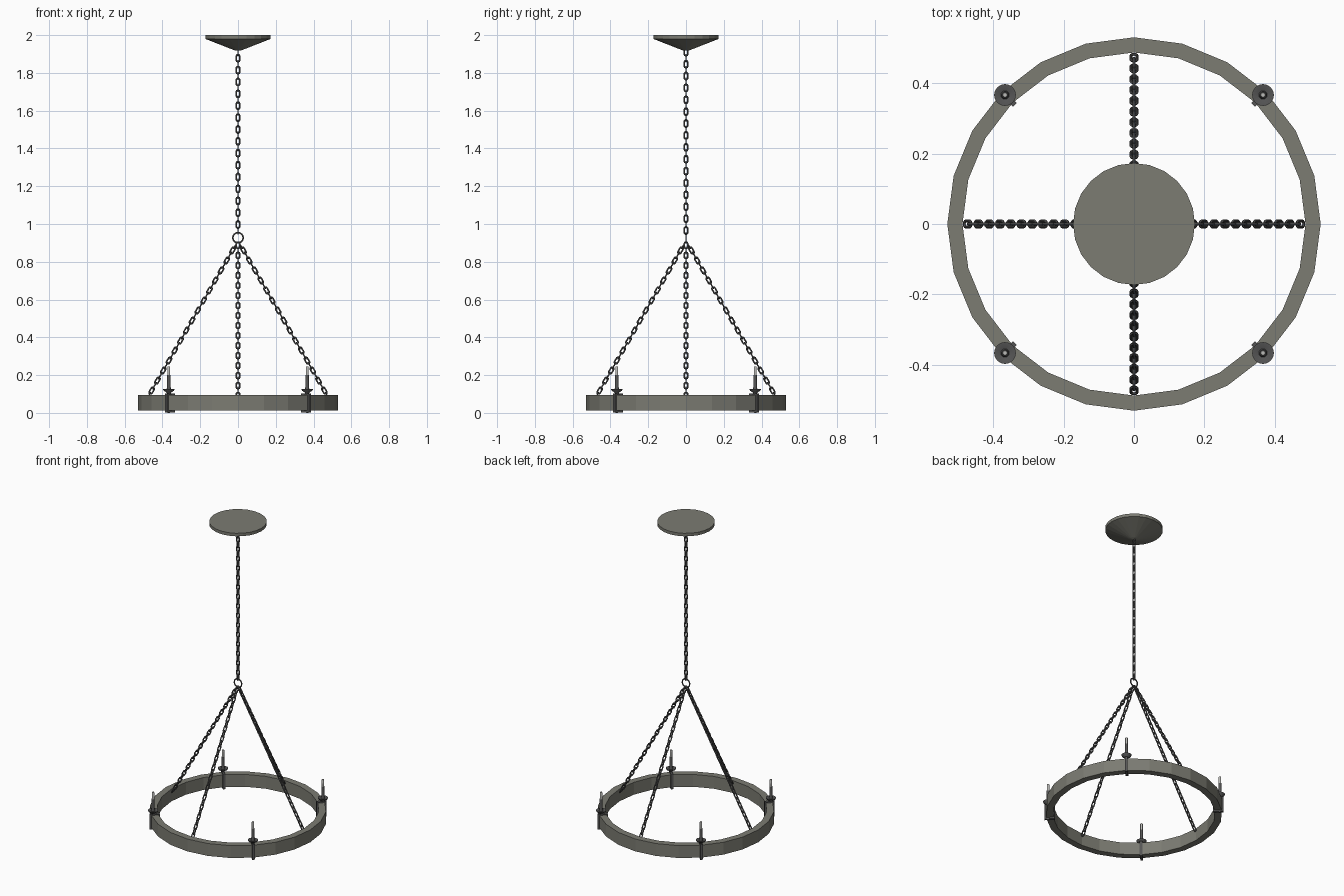
import bpy, bmesh
from math import sin, cos, pi, radians
from mathutils import Vector, Matrix

if "Cube" in bpy.data.objects:
    bpy.data.objects.remove(bpy.data.objects["Cube"])


def material(name, v):
    m = bpy.data.materials.new(name)
    m.diffuse_color = (*v, 1)
    m.use_nodes = True
    m.node_tree.nodes["Principled BSDF"].inputs["Base Color"].default_value = m.diffuse_color
    return m


IRON = material("warm_grey_iron", (0.2, 0.2, 0.17))
DARK = material("dark_iron", (0.09, 0.09, 0.09))
PALE = material("pale_bulb", (0.5, 0.5, 0.48))


def finish(name, bm, mat, smooth=False):
    bmesh.ops.recalc_face_normals(bm, faces=bm.faces)
    me = bpy.data.meshes.new(name)
    bm.to_mesh(me)
    bm.free()
    ob = bpy.data.objects.new(name, me)
    bpy.context.collection.objects.link(ob)
    me.materials.append(mat)
    if smooth:
        bpy.ops.object.select_all(action='DESELECT')
        ob.select_set(True)
        bpy.context.view_layer.objects.active = ob
        bpy.ops.object.shade_smooth_by_angle(angle=radians(40))
    return ob


def lathe(bm, profile, n, closed=False, offset=(0, 0, 0)):
    """Spin (r, z) points about z; open profiles get end caps."""
    rings = [[bm.verts.new(Vector((r * cos(2 * pi * i / n), r * sin(2 * pi * i / n), z)) + Vector(offset))
              for i in range(n)] for r, z in profile]
    count = len(rings) if closed else len(rings) - 1
    for k in range(count):
        a, b = rings[k], rings[(k + 1) % len(rings)]
        for i in range(n):
            j = (i + 1) % n
            bm.faces.new((a[i], a[j], b[j], b[i]))
    if not closed:
        bm.faces.new(rings[0])
        bm.faces.new(rings[-1])


def link(bm, mat, half, radius, wire, seg=12, sides=6):
    """Stadium-shaped chain link in local xz, long along z."""
    rings = []
    for i in range(seg):
        t = 2 * pi * (i + 0.5) / seg
        d = Vector((cos(t), 0, sin(t)))
        c = d * radius + Vector((0, 0, half if d.z > 0 else -half))
        rings.append([bm.verts.new(mat @ (c + d * wire * cos(2 * pi * k / sides)
                                          + Vector((0, wire * sin(2 * pi * k / sides), 0))))
                      for k in range(sides)])
    for i in range(seg):
        a, b = rings[i], rings[(i + 1) % seg]
        for k in range(sides):
            m = (k + 1) % sides
            bm.faces.new((a[k], a[m], b[m], b[k]))


def chain(name, start, end):
    start, end = Vector(start), Vector(end)
    d = end - start
    n = round(d.length / 0.031)
    z = d.normalized()
    y = Vector((0, 1, 0)) if abs(z.y) < 0.1 else Vector((1, 0, 0))
    x = y.cross(z)
    bm = bmesh.new()
    for i in range(n):
        p = start + d * ((i + 0.5) / n)
        u, v = (x, y) if i % 2 else (y, -x)
        m = Matrix((u, v, z)).transposed().to_4x4()
        m.translation = p
        link(bm, m, 0.0105, 0.0088, 0.0042)
    finish(name, bm, DARK, True)


def box(bm, lo, hi):
    lo, hi = Vector(lo), Vector(hi)
    m = Matrix.Translation((lo + hi) / 2) @ Matrix.Diagonal((*(hi - lo), 1))
    bmesh.ops.create_cube(bm, size=1, matrix=m)


# Ceiling canopy
bm = bmesh.new()
lathe(bm, [(0.173, 2.0), (0.173, 1.98), (0.025, 1.922), (0.012, 1.918)], 24)
finish("ceiling_canopy", bm, IRON)

# Large 24-sided hoop
bm = bmesh.new()
lathe(bm, [(0.53, 0.013), (0.53, 0.095), (0.487, 0.095), (0.487, 0.013)], 24, closed=True)
finish("hoop", bm, IRON)

# Joining ring and chains
bm = bmesh.new()
link(bm, Matrix.Translation((0, 0, 0.927)), 0, 0.027, 0.0042, 20)
finish("joining_ring", bm, DARK, True)
chain("main_chain", (0, 0, 1.925), (0, 0, 0.95))
for i, (sx, sy) in enumerate([(1, 0), (0, 1), (-1, 0), (0, -1)]):
    chain(f"hoop_chain_{i + 1}", (0.006 * sx, 0.006 * sy, 0.9), (0.48 * sx, 0.48 * sy, 0.078))

# Four candle lights clamped to the hoop
for i in range(4):
    rot = Matrix.Rotation(pi / 4 + i * pi / 2, 4, 'Z')

    bm = bmesh.new()
    w = 0.008
    box(bm, (0.53, -w, 0.003), (0.54, w, 0.103))
    box(bm, (0.478, -w, 0.003), (0.488, w, 0.103))
    box(bm, (0.478, -w, 0.003), (0.54, w, 0.013))
    box(bm, (0.478, -w, 0.095), (0.54, w, 0.103))
    lathe(bm, [(0.007, 0.0), (0.007, 0.004)], 8, offset=(0.518, 0, 0))
    bm.transform(rot)
    finish(f"candle_clamp_{i + 1}", bm, DARK)

    bm = bmesh.new()
    lathe(bm, [(0.009, 0.1), (0.012, 0.108), (0.028, 0.118), (0.031, 0.126), (0.028, 0.126),
               (0.012, 0.121), (0.01, 0.135), (0.0095, 0.2), (0.006, 0.2)], 16, offset=(0.518, 0, 0))
    bm.transform(rot)
    finish(f"candle_holder_{i + 1}", bm, DARK, True)

    bm = bmesh.new()
    lathe(bm, [(0.0078, 0.198), (0.0078, 0.242), (0.006, 0.246)], 12, offset=(0.518, 0, 0))
    bm.transform(rot)
    finish(f"candle_bulb_{i + 1}", bm, PALE, True)
